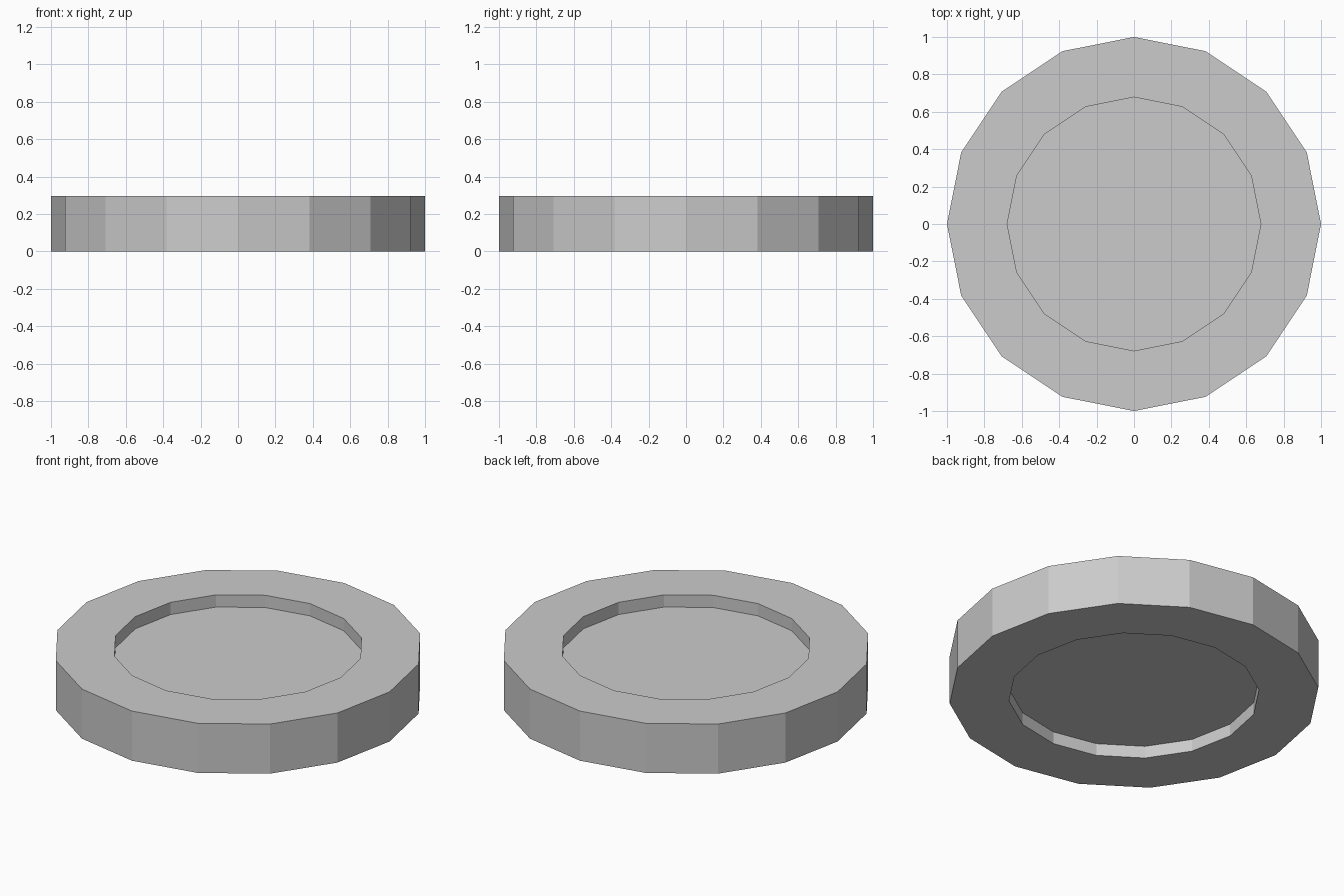
import bpy, bmesh, math

if "Cube" in bpy.data.objects:
    bpy.data.objects.remove(bpy.data.objects["Cube"])

SIDES = 16
HEIGHT = 0.296
RECESS = 0.073
OUTER, INNER = 1.0, 0.678

bm = bmesh.new()


def ring(radius, z):
    return [bm.verts.new((radius * math.cos(2 * math.pi * i / SIDES),
                          radius * math.sin(2 * math.pi * i / SIDES), z))
            for i in range(SIDES)]


# Rim profile from the lower recess, around the outside, to the upper recess
profile = [(INNER, RECESS), (INNER, 0), (OUTER, 0),
           (OUTER, HEIGHT), (INNER, HEIGHT), (INNER, HEIGHT - RECESS)]
rings = [ring(r, z) for r, z in profile]
for a, b in zip(rings, rings[1:]):
    for i in range(SIDES):
        j = (i + 1) % SIDES
        bm.faces.new((a[i], a[j], b[j], b[i]))

# Recessed centre faces, bottom and top
bm.faces.new(rings[0][::-1])
bm.faces.new(rings[-1])
bmesh.ops.recalc_face_normals(bm, faces=bm.faces[:])

mesh = bpy.data.meshes.new("recessed_disc")
bm.to_mesh(mesh)
bm.free()
disc = bpy.data.objects.new("recessed_disc", mesh)
bpy.context.collection.objects.link(disc)
